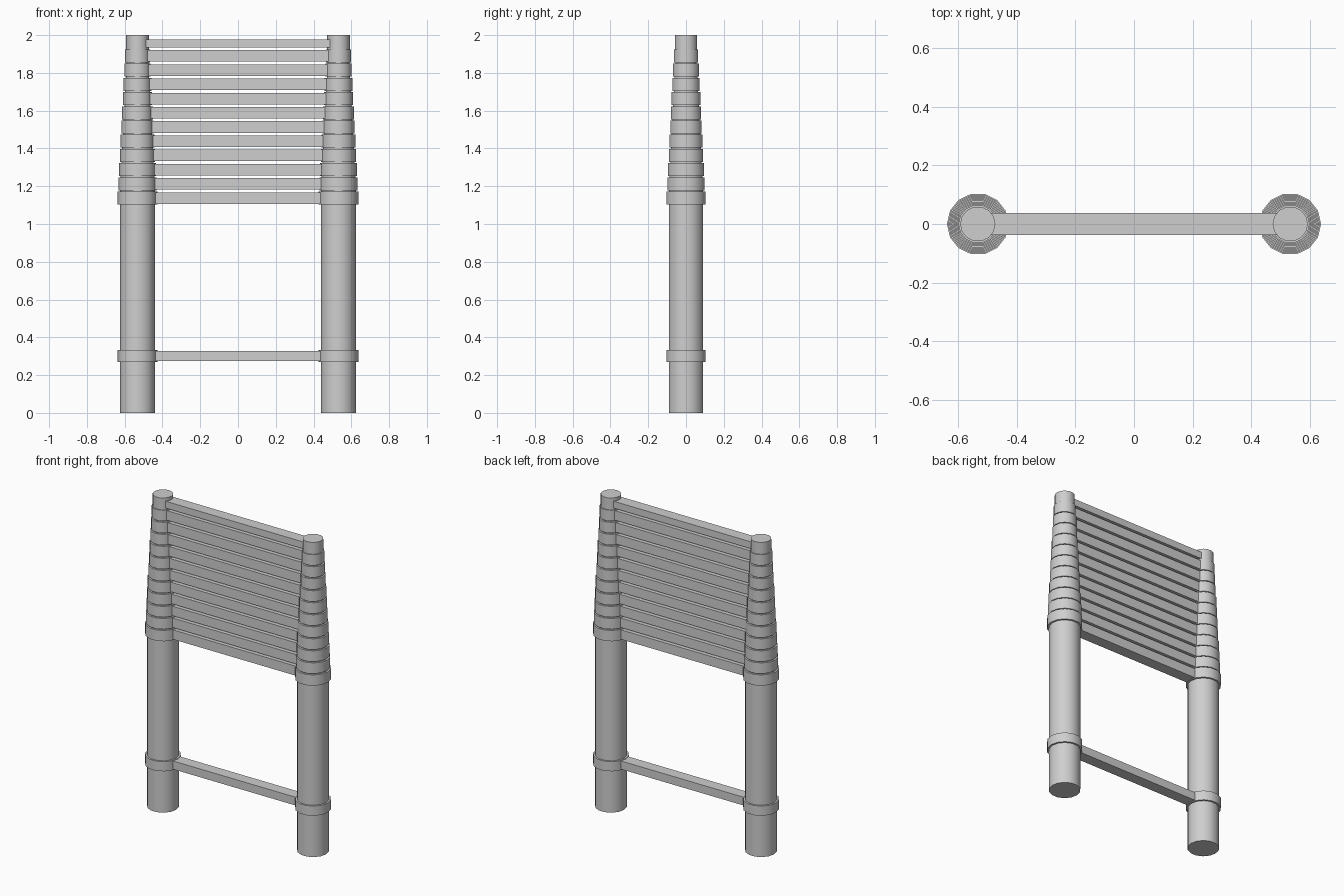
import bpy, math

if "Cube" in bpy.data.objects:
    bpy.data.objects.remove(bpy.data.objects["Cube"])

metal = bpy.data.materials.new("light grey metal")
metal.diffuse_color = (0.62, 0.62, 0.62, 1)
metal.use_nodes = True
metal.node_tree.nodes["Principled BSDF"].inputs["Base Color"].default_value = metal.diffuse_color

LEG_X = 0.532
SIDES = 14


def tube(name, side, radius, z0, z1):
    """Upright round section of a leg."""
    bpy.ops.mesh.primitive_cylinder_add(
        vertices=SIDES, radius=radius, depth=z1 - z0,
        location=(side * LEG_X, 0, (z0 + z1) / 2),
        # corners of the polygon point along x
        rotation=(0, 0, math.pi / 2))
    ob = bpy.context.object
    ob.name = name
    ob.data.materials.append(metal)
    bpy.ops.object.shade_smooth_by_angle(angle=math.radians(30))


def rung(name, z0, z1):
    """Flat bar between the legs."""
    bpy.ops.mesh.primitive_cube_add(size=1, location=(0, 0, (z0 + z1) / 2))
    ob = bpy.context.object
    ob.name = name
    ob.scale = (2 * LEG_X - 0.06, 0.074, z1 - z0)
    ob.data.materials.append(metal)


# Telescoped sections: a stack of shrinking collars
COUNT, FIRST, PITCH, HEIGHT = 11, 1.103, 0.0752, 0.069
collars = [(0.105 - 0.0039 * i, FIRST + PITCH * i) for i in range(COUNT)]

for side, label in ((-1, "left"), (1, "right")):
    tube(label + "_main_leg", side, 0.0935, 0, 1.12)
    tube(label + "_lower_collar", side, 0.105, 0.27, 0.332)
    for i, (r, z) in enumerate(collars):
        tube(f"{label}_collar_{i + 1}", side, r, z, z + HEIGHT)
        # narrow inner tube seen in the gap to the next collar
        if i < COUNT - 1:
            tube(f"{label}_inner_tube_{i + 1}", side, r - 0.012,
                 z + HEIGHT - 0.01, z + PITCH + 0.01)
    tube(label + "_top_tube", side, 0.06, 1.9, 2.0)

# Rungs: one low, one per collar, one slimmer at the top
rung("lower_rung", 0.275, 0.328)
for i, (r, z) in enumerate(collars):
    rung(f"rung_{i + 1}", z + 0.004, z + 0.065)
rung("top_rung", 1.934, 1.978)
